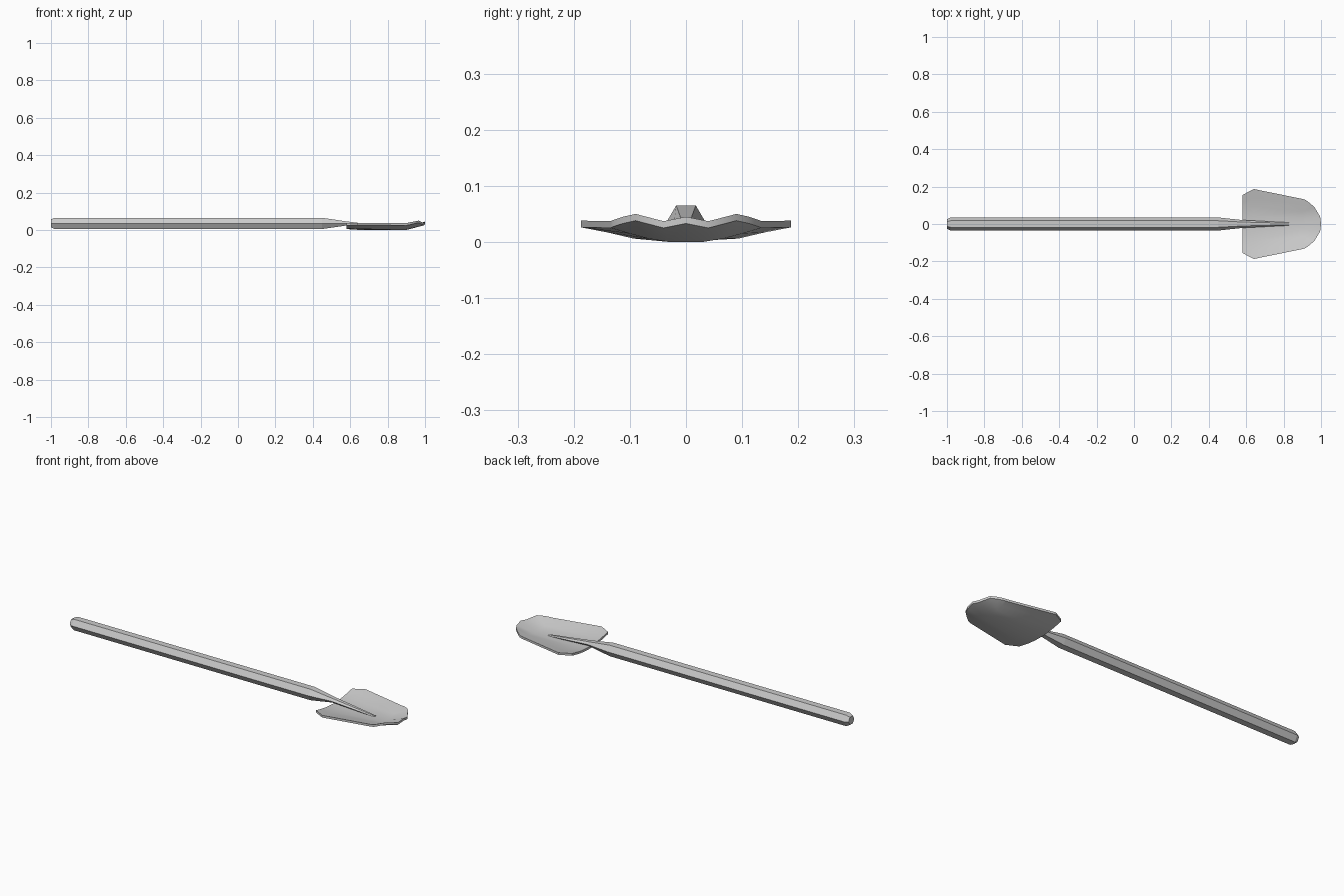
import bpy, bmesh, math

if "Cube" in bpy.data.objects:
    bpy.data.objects.remove(bpy.data.objects["Cube"])


def make_object(name, bm):
    bmesh.ops.recalc_face_normals(bm, faces=bm.faces)
    mesh = bpy.data.meshes.new(name)
    bm.to_mesh(mesh)
    bm.free()
    obj = bpy.data.objects.new(name, mesh)
    bpy.context.collection.objects.link(obj)
    return obj


# Handle: six-sided shaft with a chamfered butt and a thin tang running into the blade
# each ring: x, centre z, half width in y, half height in z
rings = [(-1.0, 0.036, 0.025, 0.021), (-0.98, 0.035, 0.035, 0.03),
         (0.45, 0.035, 0.035, 0.03), (0.58, 0.035, 0.021, 0.011),
         (0.83, 0.011, 0.008, 0.004)]
bm = bmesh.new()
loops = []
for x, zc, ry, rz in rings:
    loop = []
    for i in range(6):
        a = i * math.pi / 3
        loop.append(bm.verts.new((x, ry * math.cos(a),
                                  zc + rz * math.sin(a) / math.sin(math.pi / 3))))
    loops.append(loop)
for a, b in zip(loops, loops[1:]):
    for i in range(6):
        j = (i + 1) % 6
        bm.faces.new((a[i], a[j], b[j], b[i]))
bm.faces.new(loops[0])
bm.faces.new(loops[-1])
make_object("handle", bm)

# Blade: shallow pleated scoop, half section mirrored in y, tip curled up
cols = [0, 0.22, 0.5, 0.75, 1]
rows = [(0.58, 0.155, [0.017, 0.018, 0.022, 0.029, 0.037]),
        (0.64, 0.187, [0.013, 0.015, 0.018, 0.029, 0.038]),
        (0.90, 0.134, [0.012, 0.012, 0.018, 0.027, 0.037])]
grid = [[(x, c * w, z) for c, z in zip(cols, zs)] for x, w, zs in rows]
grid.append([(1.0, 0, 0.045), (0.995, 0.04, 0.037), (0.965, 0.09, 0.05),
             (0.94, 0.112, 0.045), (0.915, 0.13, 0.039)])
bm = bmesh.new()
lines = []
for row in grid:
    full = [(x, -y, z) for x, y, z in reversed(row[1:])] + row
    lines.append([bm.verts.new(p) for p in full])
for a, b in zip(lines, lines[1:]):
    for i in range(len(a) - 1):
        bm.faces.new((a[i], b[i], b[i + 1], a[i + 1]))
blade = make_object("blade", bm)
if blade.data.polygons[0].normal.z < 0:
    blade.data.flip_normals()

# Blade thickness straight down from the upper surface
bm = bmesh.new()
bm.from_mesh(blade.data)
top = list(bm.faces)
lower = bmesh.ops.extrude_face_region(bm, geom=top, use_keep_orig=True)["geom"]
for v in lower:
    if isinstance(v, bmesh.types.BMVert):
        v.co.z -= 0.012
bmesh.ops.recalc_face_normals(bm, faces=bm.faces)
bm.to_mesh(blade.data)
bm.free()
bpy.ops.object.select_all(action='DESELECT')
blade.select_set(True)
bpy.context.view_layer.objects.active = blade
bpy.ops.object.shade_smooth_by_angle(angle=math.radians(30))
